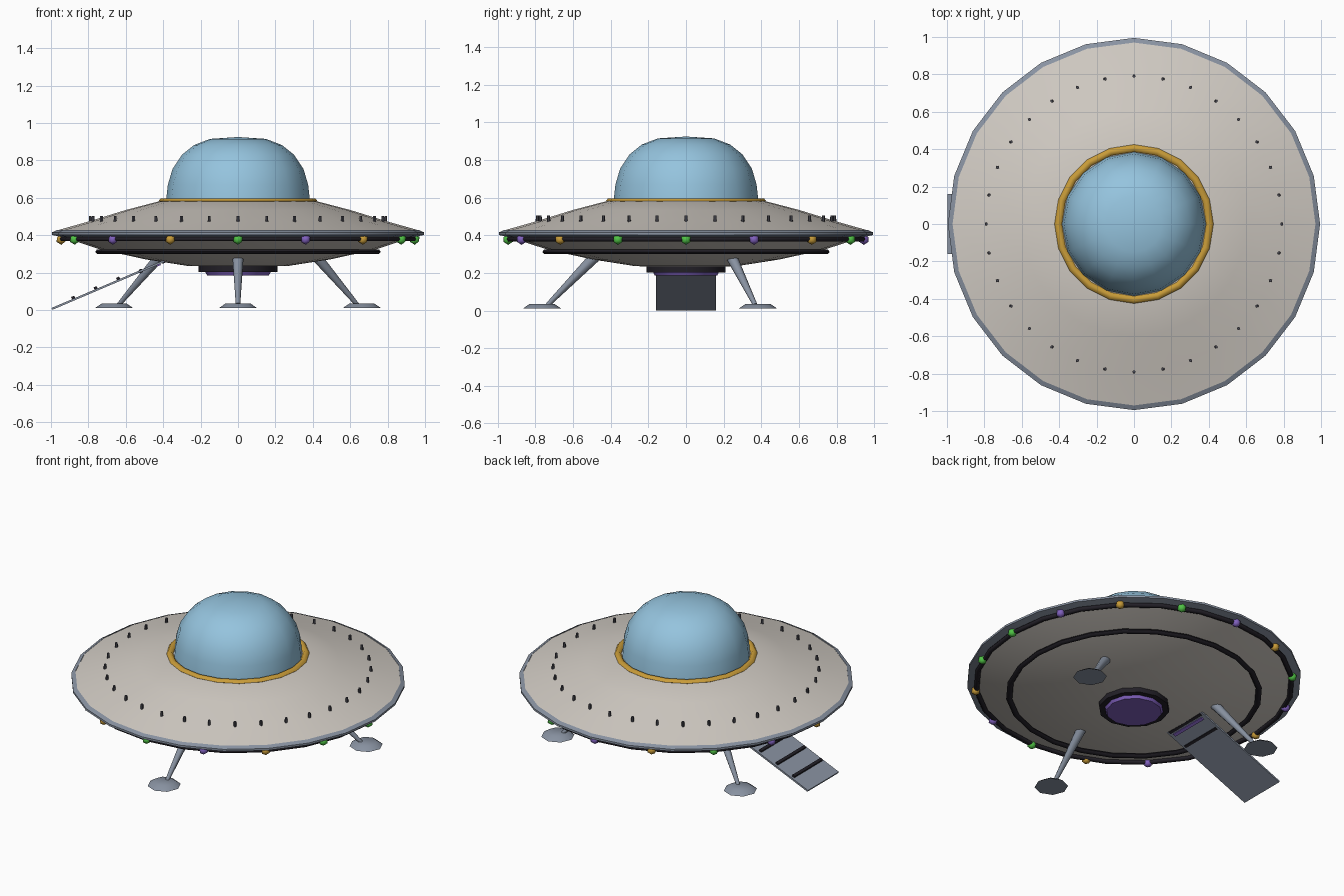
import bpy, bmesh, math
from mathutils import Vector

if "Cube" in bpy.data.objects:
    bpy.data.objects.remove(bpy.data.objects["Cube"])


def mat(name, r, g, b):
    m = bpy.data.materials.new(name)
    m.diffuse_color = (r, g, b, 1)
    m.use_nodes = True
    m.node_tree.nodes["Principled BSDF"].inputs["Base Color"].default_value = m.diffuse_color
    return m


HULL = mat("warm grey", .64, .60, .55)
STEEL = mat("blue steel", .25, .29, .36)
GLASS = mat("sky blue", .30, .55, .73)
GOLD = mat("gold", .58, .33, .04)
DARK = mat("near black", .016, .014, .02)
GREEN = mat("green", .08, .55, .06)
PURPLE = mat("purple", .22, .12, .52)
BOLT = mat("dark grey", .07, .07, .09)


def finish(name, bm, m, angle=35):
    bmesh.ops.recalc_face_normals(bm, faces=bm.faces)
    me = bpy.data.meshes.new(name)
    bm.to_mesh(me)
    bm.free()
    o = bpy.data.objects.new(name, me)
    bpy.context.collection.objects.link(o)
    me.materials.append(m)
    if angle:
        bpy.ops.object.select_all(action='DESELECT')
        o.select_set(True)
        bpy.context.view_layer.objects.active = o
        bpy.ops.object.shade_smooth_by_angle(angle=math.radians(angle))
    return o


def lathe(name, profile, m, n=24, closed=False, angle=35):
    """Spin an (r, z) profile round the z axis."""
    bm = bmesh.new()
    rings = []
    for r, z in profile:
        if r < 1e-5:
            rings.append([bm.verts.new((0, 0, z))] * n)
        else:
            rings.append([bm.verts.new((r * math.cos(2 * math.pi * i / n),
                                        r * math.sin(2 * math.pi * i / n), z)) for i in range(n)])
    pairs = list(zip(rings, rings[1:])) + ([(rings[-1], rings[0])] if closed else [])
    for a, b in pairs:
        for i in range(n):
            j = (i + 1) % n
            vs = list(dict.fromkeys((a[i], a[j], b[j], b[i])))
            if len(vs) > 2:
                bm.faces.new(vs)
    return finish(name, bm, m, angle)


def ring(name, r, z, w, h, m, n=24):
    pts = [(r + w * math.cos(math.pi * k / 3), z + h * math.sin(math.pi * k / 3)) for k in range(6)]
    return lathe(name, pts, m, n, True, 70)


def rod(name, a, b, r1, r2, m, n=8):
    a, b = Vector(a), Vector(b)
    bm = bmesh.new()
    bmesh.ops.create_cone(bm, cap_ends=True, segments=n, radius1=r1, radius2=r2, depth=(b - a).length)
    bm.transform((b - a).to_track_quat('Z', 'Y').to_matrix().to_4x4())
    bmesh.ops.translate(bm, verts=bm.verts, vec=(a + b) / 2)
    return finish(name, bm, m, 50)


def polar(r, deg, z):
    a = math.radians(deg)
    return (r * math.cos(a), r * math.sin(a), z)


# Saucer body
lathe("upper_hull", [(.97, .425), (.79, .476), (.60, .535), (.42, .582), (.0, .59)], HULL)
lathe("rim_band", [(.97, .427), (.995, .415), (.995, .402), (.93, .387)], STEEL)
lathe("lower_hull", [(.93, .388), (.74, .325), (.50, .272), (.27, .236), (0, .23)], HULL)

# Dome and its collar
lathe("dome", [(.385, .58), (.375, .67), (.35, .755), (.30, .83), (.235, .882), (.15, .915), (0, .925)],
      GLASS, 16, angle=60)
ring("dome_collar", .405, .582, .02, .016, GOLD, 20)

# Underside trim rings and beam emitter
ring("outer_trim_ring", .94, .38, .016, .014, DARK)
ring("inner_trim_ring", .745, .312, .018, .014, DARK)
lathe("emitter_surround", [(0, .235), (.21, .235), (.21, .203), (0, .203)], DARK, 12)
lathe("emitter_disc", [(0, .203), (.175, .203), (.165, .185), (0, .185)], PURPLE, 12)

# Rim lights, cycling through three colours
for i in range(16):
    bm = bmesh.new()
    bmesh.ops.create_icosphere(bm, subdivisions=1, radius=.029)
    bmesh.ops.translate(bm, verts=bm.verts, vec=polar(.945, i * 22.5, .378))
    finish(f"rim_light_{i}", bm, (GREEN, PURPLE, GOLD)[i % 3], 60)

# Bolts round the upper hull
for i in range(32):
    rod(f"hull_bolt_{i}", polar(.79, i * 11.25, .47), polar(.79, i * 11.25, .504), .009, .008, BOLT, 6)

# Three landing legs with flat feet
for i, deg in enumerate((30, 150, 270)):
    rod(f"landing_leg_{i}", polar(.485, deg, .285), polar(.735, deg, .03), .03, .012, STEEL)
    rod(f"landing_foot_{i}", polar(.765, deg, .012), polar(.765, deg, .036), .1, .065, STEEL)

# Boarding ramp on the left side, with tread strips
TOP, END = Vector((-.38, 0, .268)), Vector((-.995, 0, .006))
SLOPE = math.atan2(TOP.z - END.z, TOP.x - END.x)


def ramp_box(name, centre, size, m):
    o_bm = bmesh.new()
    bmesh.ops.create_cube(o_bm, size=1)
    bmesh.ops.scale(o_bm, verts=o_bm.verts, vec=size)
    o = finish(name, o_bm, m, 0)
    o.location = centre
    o.rotation_euler = (0, -SLOPE, 0)


ramp_box("ramp", (TOP + END) / 2, ((TOP - END).length, .32, .011), STEEL)
for i in range(5):
    x = -.88 + .12 * i
    t = (x - END.x) / (TOP.x - END.x)
    lift = .009 if i < 3 else 0
    ramp_box(f"ramp_tread_{i}", END.lerp(TOP, t) + Vector((0, 0, lift)), (.018, .29, .02), DARK)
ramp_box("ramp_light", END.lerp(TOP, .93) - Vector((0, 0, .008)), (.02, .26, .01), PURPLE)
